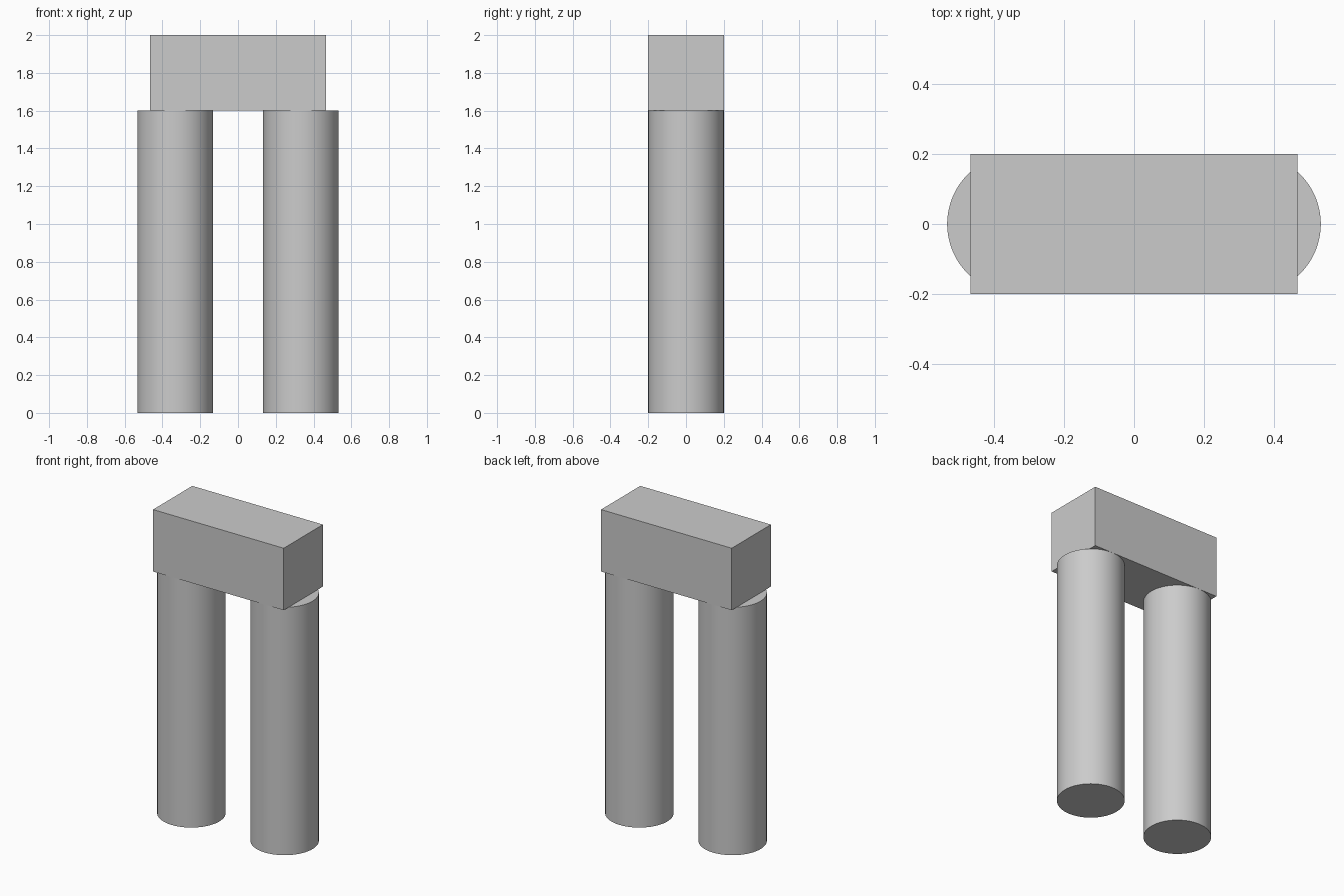
import bpy
import math

default_cube = bpy.data.objects.get("Cube")
if default_cube:
    bpy.data.objects.remove(default_cube, do_unlink=True)

RADIUS = 0.2
LEG_HEIGHT = 1.6
LEG_X = 0.333
BEAM_SIZE = (0.933, 0.4, 0.4)

# Single plain grey
grey = bpy.data.materials.new("light_grey")
grey.use_nodes = True
colour = (0.6, 0.6, 0.6, 1)
grey.diffuse_color = colour
grey.node_tree.nodes["Principled BSDF"].inputs["Base Color"].default_value = colour


def finish(name):
    obj = bpy.context.object
    obj.name = obj.data.name = name
    obj.data.materials.append(grey)
    return obj


# Two round legs, smooth sides with sharp rims
for side, sign in (("left", 1), ("right", -1)):
    bpy.ops.mesh.primitive_cylinder_add(
        vertices=64, radius=RADIUS, depth=LEG_HEIGHT,
        location=(sign * LEG_X, 0, LEG_HEIGHT / 2))
    finish(side + "_leg")
    bpy.ops.object.shade_smooth_by_angle(angle=math.radians(30))

# Beam resting across the legs
bpy.ops.mesh.primitive_cube_add(
    size=1, location=(0, 0, LEG_HEIGHT + BEAM_SIZE[2] / 2))
beam = finish("cross_beam")
beam.scale = BEAM_SIZE
bpy.ops.object.transform_apply(location=False, rotation=False, scale=True)
